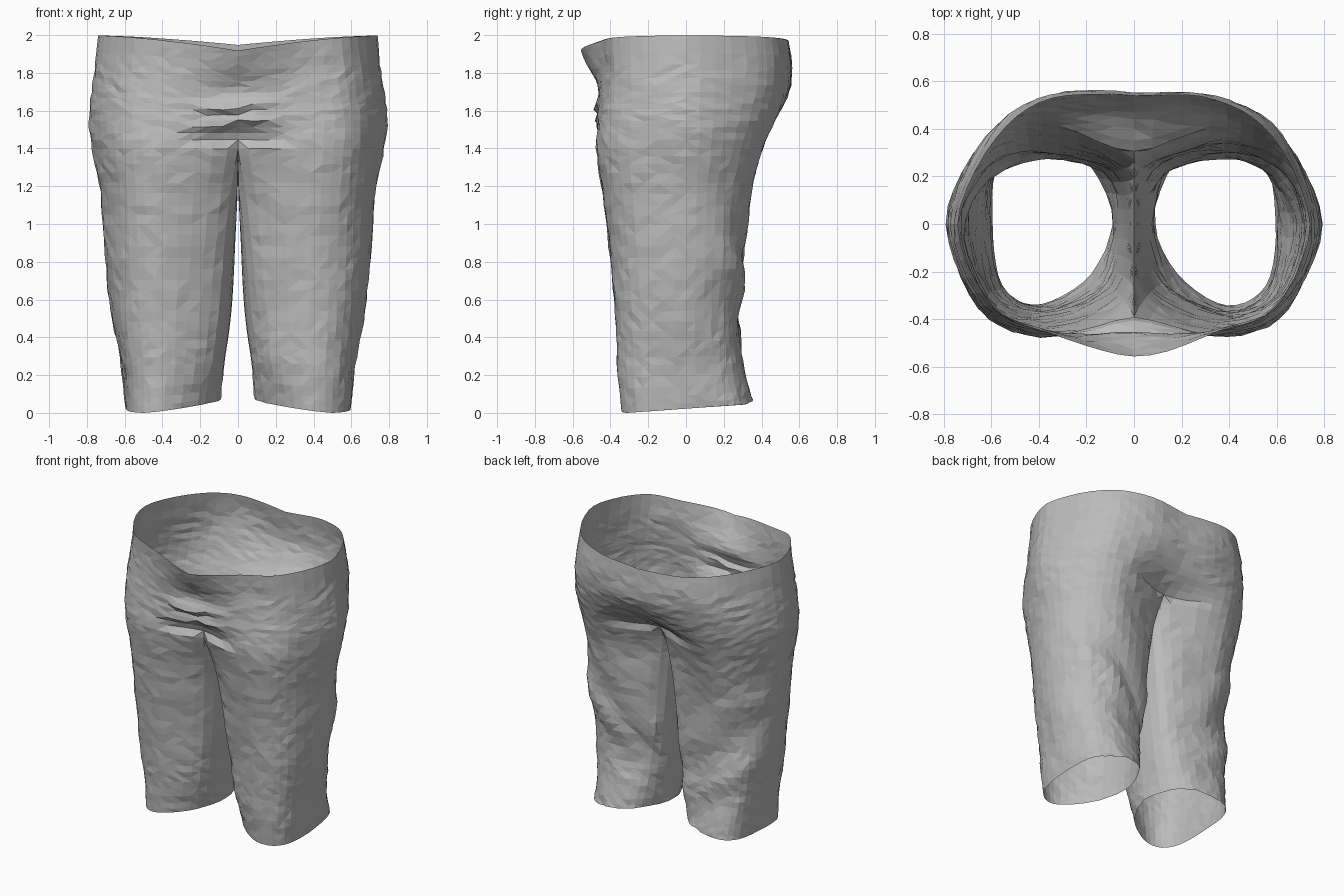
import bpy, bmesh, math, random
from mathutils import Vector, noise

if "Cube" in bpy.data.objects:
    bpy.data.objects.remove(bpy.data.objects["Cube"])
random.seed(4)

# Cross-section of one leg by height:
# z, outer x, thigh centre x, front y, back y, seam x, seam front y, seam back y, inner x
LEVELS = [
    (2.0, .74, .34, -.46, .525, 0, -.56, .54, 0),
    (1.85, .755, .35, -.45, .54, 0, -.51, .55, 0),
    (1.7, .775, .37, -.45, .52, 0, -.45, .54, 0),
    (1.55, .785, .39, -.46, .47, 0, -.45, .44, 0),
    (1.4, .77, .39, -.47, .41, 0, -.39, .27, 0),
    (1.1, .725, .38, -.43, .33, .05, -.31, .23, .008),
    (.6, .68, .38, -.38, .29, .10, -.26, .22, .03),
    (.25, .62, .38, -.36, .29, .14, -.24, .23, .07),
    (0, .60, .39, -.34, .34, .18, -.21, .25, .09),
]
ROWS_PER = [3, 4, 5, 4, 6, 9, 7, 5]
CROTCH = sum(ROWS_PER[:4])
OUT_STEPS, IN_STEPS = 5, 4


def spline(a, b, c, d, t):
    return b + (c - a) * (t / 2) + (a * 2 - b * 5 + c * 4 - d) * (t * t / 2) \
        + (b * 3 - a - c * 3 + d) * (t ** 3 / 2)


def section_rows():
    """Smoothly interpolated cross-sections from waist to hem."""
    last = len(LEVELS) - 1
    rows = []
    for i, n in enumerate(ROWS_PER):
        keys = [LEVELS[min(max(i + k, 0), last)] for k in (-1, 0, 1, 2)]
        rows += [[spline(*v, s / n) for v in zip(*keys)] for s in range(n)]
    return rows + [list(LEVELS[-1])]


def ring(row, is_leg):
    """Points from the front seam round the outside to the back seam, then the inner leg."""
    z, xo, cx, yf, yb, xs, ysf, ysb, xi = row
    front_x = cx + (xo - cx) * (.78 - .08 * z)
    back_x = cx + (xo - cx) * (.78 - .09 * z)
    ctrl = [Vector(p) for p in ((xs, ysf), (cx, yf), (front_x, yf * .76), (xo, 0),
                                (back_x, yb * (.76 - .03 * z)), (cx, yb), (xs, ysb), (xi, 0))]
    flip = lambda p: Vector((-p.x, p.y))
    pts = []
    for i in range(8 if is_leg else 6):
        a, b, c, d = (ctrl[(i + k) % 8] for k in (-1, 0, 1, 2))
        if not is_leg and i == 0:
            a = flip(c)
        if not is_leg and i == 5:
            d = flip(b)
        n = OUT_STEPS if i < 6 else IN_STEPS
        pts += [spline(a, b, c, d, s / n) for s in range(n)]
    if not is_leg:
        pts.append(ctrl[6])
    sag = .15 * max(0, min(1, (z - .9) / .5))
    out = []
    for j, p in enumerate(pts):
        x = max(p.x, xi)
        h = z
        # waist dips at the middle, hem rises toward the back and inside
        h -= (.08 if p.y < 0 else .05) * max(0, 1 - x / .75) ** 1.5 * max(0, (z - 1.7) / .3)
        hem = max(0, 1 - z / .4)
        h += hem * (.05 * max(0, p.y + .34) / .7 + .06 * max(0, 1 - x / .5))
        if j > 6 * OUT_STEPS:
            h -= sag * math.sin(math.pi * (j - 6 * OUT_STEPS) / (2 * IN_STEPS))
        out.append(Vector((x, p.y, h)))
    return out


def build_half(bm, side):
    prev = None
    for r, row in enumerate(section_rows()):
        cur = [bm.verts.new((p.x * side, p.y, p.z)) for p in ring(row, r >= CROTCH)]
        if prev:
            # open half shell above the crotch, full tube below it
            n = len(cur) if r > CROTCH else 6 * OUT_STEPS
            for j in range(n):
                k = (j + 1) % len(cur)
                quad = [prev[j], cur[j], cur[k], prev[k]]
                bm.faces.new(quad if side > 0 else quad[::-1])
        prev = cur


def bump(v, centre, width):
    return math.exp(-((v - centre) / width) ** 2)


def crumple(co):
    """Cloth folds: ledges at the fly, diagonal creases behind the legs."""
    x, y, z = co
    move = Vector()
    if y < -.25:
        for base, slope in ((1.62, .05), (1.53, .1)):
            d = z - (base + slope * x + .25 * x * x)
            if d > -.012:
                move.y -= .04 * math.exp(-abs(d) / .04) * bump(x, -.02, .22)
        move.y += .02 * bump(z, 1.47, .05) * bump(x, 0, .12)
    centre_x = math.copysign(.36, x) if z < 1.4 else 0
    outward = Vector((x - centre_x, y, 0)).normalized()
    back = max(0, min(1, (y + .05) / .25)) * max(0, min(1, (1.35 - z) / .3))
    crease = noise.noise(Vector((x * 2, y * 2, z * 5 - abs(x) * 4)))
    if abs(x) > .08 or z > 1.5:
        general = noise.noise(Vector((x * 4, y * 4, z * 3)) + Vector((7, 3, 1)))
        move += outward * (crease * .035 * back + general * .01)
        if .05 < z < 1.9:
            move += Vector([random.uniform(-.004, .004) for _ in range(3)])
    return co + move


# Trousers shell
bm = bmesh.new()
for side in (1, -1):
    build_half(bm, side)
seam = [v for v in bm.verts if abs(v.co.x) < 1e-5]
bmesh.ops.remove_doubles(bm, verts=seam, dist=.0005)
for v in bm.verts:
    v.co = crumple(v.co)
low = min(v.co.z for v in bm.verts)
bmesh.ops.translate(bm, verts=bm.verts[:], vec=(0, 0, -low))
bmesh.ops.triangulate(bm, faces=bm.faces[:], quad_method='SHORT_EDGE')
mesh = bpy.data.meshes.new("trousers")
bm.to_mesh(mesh)
bm.free()
trousers = bpy.data.objects.new("trousers", mesh)
bpy.context.scene.collection.objects.link(trousers)

# Plain grey cloth
cloth = bpy.data.materials.new("grey cloth")
cloth.use_nodes = True
grey = (.5, .5, .5, 1)
cloth.diffuse_color = grey
cloth.node_tree.nodes["Principled BSDF"].inputs["Base Color"].default_value = grey
mesh.materials.append(cloth)
